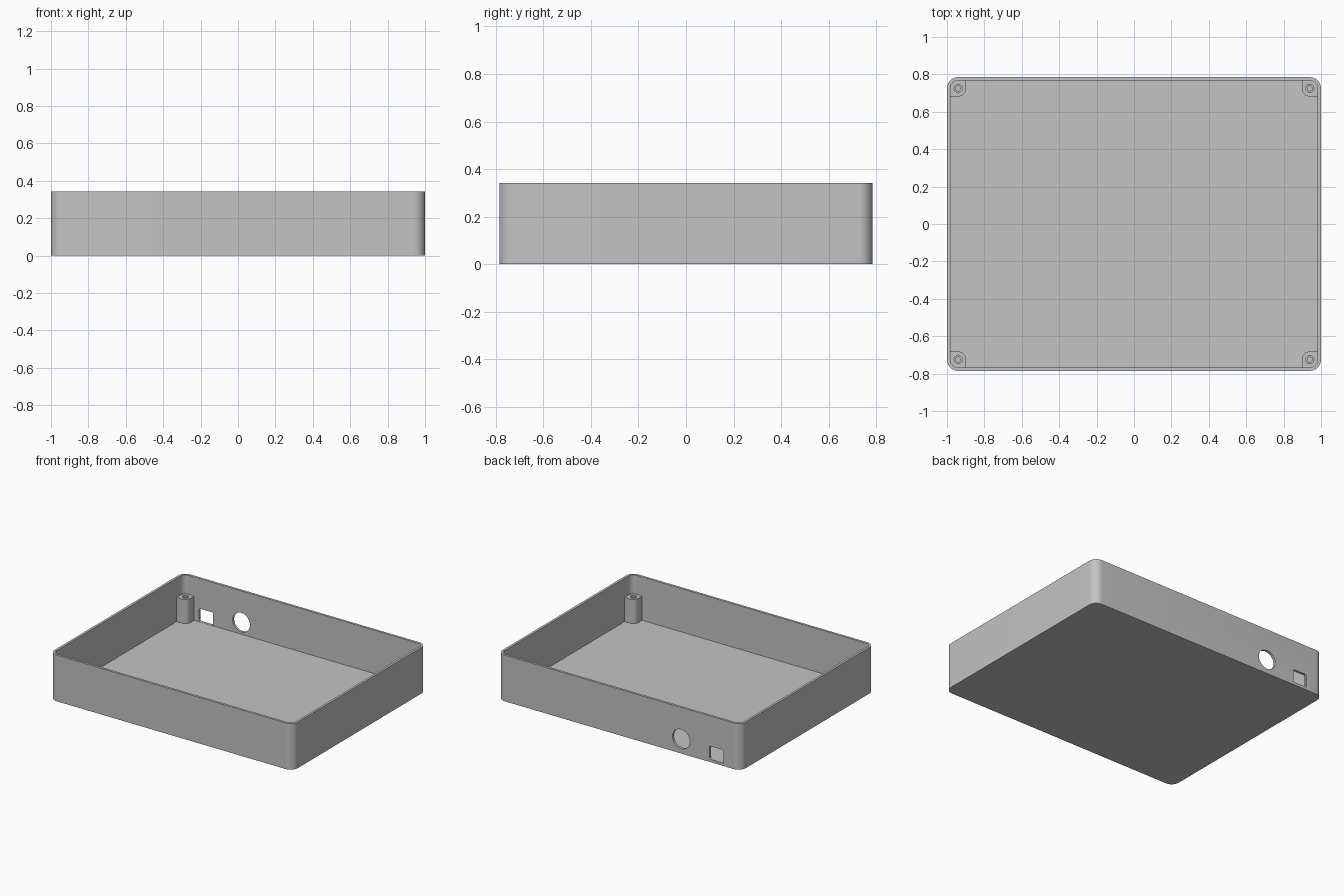
import bpy, bmesh
from math import cos, sin, pi

if "Cube" in bpy.data.objects:
    bpy.data.objects.remove(bpy.data.objects["Cube"])

HALF_X, HALF_Y, HEIGHT = 1.0, 0.785, 0.342
WALL, FLOOR, CORNER = 0.018, 0.02, 0.06
POST_R, POST_TOP = 0.043, 0.2

grey = bpy.data.materials.new("plain grey")
grey.use_nodes = True
grey.diffuse_color = (0.55, 0.55, 0.55, 1)
grey.node_tree.nodes["Principled BSDF"].inputs["Base Color"].default_value = grey.diffuse_color


def loft(name, rings):
    """Skin matching rings of points and cap both ends."""
    bm = bmesh.new()
    loops = [[bm.verts.new(p) for p in ring] for ring in rings]
    for a, b in zip(loops, loops[1:]):
        for i in range(len(a)):
            j = (i + 1) % len(a)
            bm.faces.new((a[i], a[j], b[j], b[i]))
    bm.faces.new(loops[0][::-1])
    bm.faces.new(loops[-1])
    bmesh.ops.recalc_face_normals(bm, faces=bm.faces)
    mesh = bpy.data.meshes.new(name)
    bm.to_mesh(mesh)
    bm.free()
    mesh.materials.append(grey)
    obj = bpy.data.objects.new(name, mesh)
    bpy.context.scene.collection.objects.link(obj)
    return obj


def rounded_rect(hx, hy, r, steps=10):
    points = []
    for k, (sx, sy) in enumerate([(1, 1), (-1, 1), (-1, -1), (1, -1)]):
        for i in range(steps + 1):
            a = (k + i / steps) * pi / 2
            points.append((sx * (hx - r) + r * cos(a), sy * (hy - r) + r * sin(a)))
    return points


def circle(r, n=32):
    return [(r * cos(2 * pi * i / n), r * sin(2 * pi * i / n)) for i in range(n)]


def at(points, z, x=0, y=0):
    return [(px + x, py + y, z) for px, py in points]


def activate(obj):
    bpy.ops.object.select_all(action="DESELECT")
    obj.select_set(True)
    bpy.context.view_layer.objects.active = obj


# Open tray with rounded corners
outer = rounded_rect(HALF_X, HALF_Y, CORNER)
inner = rounded_rect(HALF_X - WALL, HALF_Y - WALL, CORNER - WALL)
tray = loft("enclosure_tray", [at(outer, 0), at(outer, HEIGHT), at(inner, HEIGHT), at(inner, FLOOR)])

# Round and square ports through the back wall
ports = [("round_port", circle(0.071, 48), -0.51, 0.108),
         ("square_port", rounded_rect(0.058, 0.049, 0.012, 5), -0.8, 0.07)]
for name, shape, x, z in ports:
    cutter = loft(name, [[(px + x, y, pz + z) for px, pz in shape]
                         for y in (HALF_Y - 0.04, HALF_Y + 0.04)])
    cutter.hide_render = True
    cut = tray.modifiers.new(name, "BOOLEAN")
    cut.operation, cut.solver, cut.object = "DIFFERENCE", "EXACT", cutter
    activate(tray)
    bpy.ops.object.modifier_apply(modifier=name)
    bpy.data.objects.remove(cutter)

# Corner screw post: round toward the middle, square against the walls
cx, cy = HALF_X - CORNER, HALF_Y - CORNER
foot = []
for x, y in circle(POST_R):
    k = 1 if x * y >= -1e-9 else POST_R / max(abs(x), abs(y))
    foot.append((x * k, y * k))
sections = [(foot, FLOOR / 2), (foot, POST_TOP),
            (circle(0.022), POST_TOP), (circle(0.022), POST_TOP - 0.012),
            (circle(0.013), POST_TOP - 0.012), (circle(0.013), FLOOR * 2)]
posts = loft("screw_posts", [at(shape, z, cx, cy) for shape, z in sections])
mirror = posts.modifiers.new("four corners", "MIRROR")
mirror.use_axis = (True, True, False)

for obj in (tray, posts):
    activate(obj)
    bpy.ops.object.shade_smooth_by_angle(angle=pi / 6)
